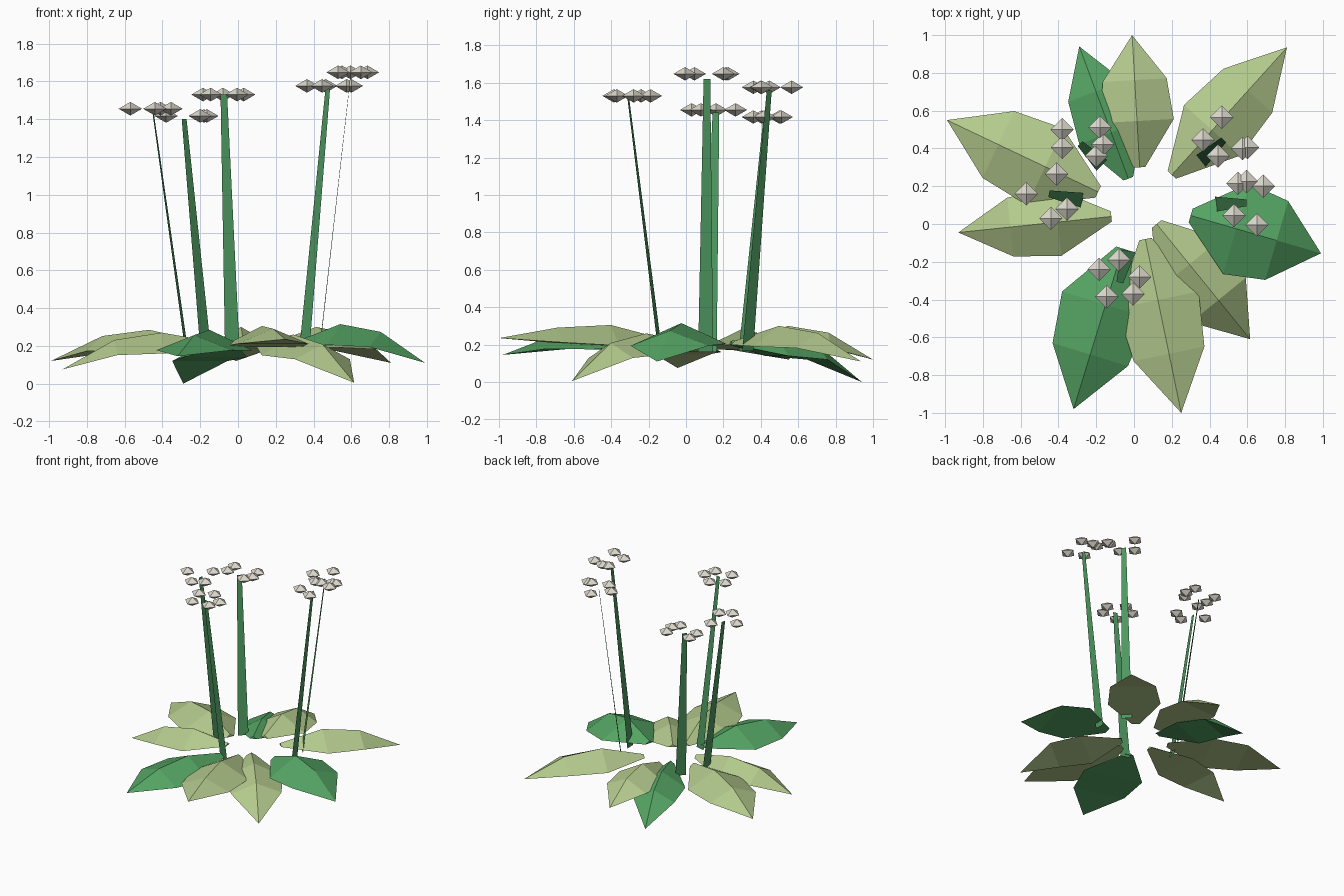
import bpy
from mathutils import Vector

cube = bpy.data.objects.get("Cube")
if cube:
    bpy.data.objects.remove(cube, do_unlink=True)


def material(name, rgb):
    m = bpy.data.materials.new(name)
    m.use_nodes = True
    m.diffuse_color = (*rgb, 1)
    m.node_tree.nodes["Principled BSDF"].inputs["Base Color"].default_value = (*rgb, 1)
    return m


pale = material("pale_leaf_green", (0.45, 0.585, 0.265))
green = material("deep_leaf_green", (0.09, 0.37, 0.125))
stalk = material("stem_green", (0.075, 0.31, 0.115))
petal = material("off_white", (0.72, 0.69, 0.61))


def add_mesh(name, verts, faces, mat):
    me = bpy.data.meshes.new(name)
    me.from_pydata([tuple(v) for v in verts], [], faces)
    me.materials.append(mat)
    ob = bpy.data.objects.new(name, me)
    bpy.context.collection.objects.link(ob)
    return ob


# Leaf: solid blade, ridged on top and flat underneath, running to a pointed tip
def leaf(name, base, tip, tip_z, crest, half, mat):
    start, axis = Vector((*base, 0)), Vector((*tip, 0)) - Vector((*base, 0))
    side = Vector((-axis.y, axis.x, 0)).normalized()
    shoulder = crest - 0.2 * (crest - tip_z)
    rows = [(0, 0.15, 0.22, 0.02), (0.35, 1, crest, 0.11), (0.66, 0.87, shoulder, 0.08)]
    verts = []
    for t, width, z, drop in rows:
        for s in (1, 0, -1):
            p = start + axis * t + side * s * half * width
            p.z = z - abs(s) * drop
            verts.append(p)
    verts.append(Vector((*tip, tip_z)))
    top = [(r + c, r + c + 1, r + c + 4, r + c + 3) for r in (0, 3) for c in (0, 1)]
    top += [(9, 6, 7), (9, 7, 8)]
    under = [(r, r + 3, r + 5, r + 2) for r in (0, 3)] + [(6, 9, 8), (0, 2, 1)]
    add_mesh(name, verts, top + under, mat)


leaf("leaf_back", (0.03, 0.30), (-0.01, 1.0), 0.12, 0.30, 0.195, pale)
leaf("leaf_back_right", (-0.03, 0.24), (-0.29, 0.94), 0.0, 0.25, 0.18, green)
leaf("leaf_back_left", (0.20, 0.26), (0.81, 0.935), 0.11, 0.30, 0.20, pale)
leaf("leaf_right_rear", (-0.19, 0.17), (-0.99, 0.55), 0.12, 0.285, 0.225, pale)
leaf("leaf_right", (-0.12, 0.04), (-0.93, -0.045), 0.075, 0.27, 0.18, pale)
leaf("leaf_front_right", (-0.06, -0.13), (-0.32, -0.98), 0.145, 0.285, 0.24, green)
leaf("leaf_front", (0.06, -0.08), (0.25, -1.0), 0.235, 0.305, 0.22, pale)
leaf("leaf_front_left", (0.12, 0.0), (0.615, -0.61), 0.005, 0.26, 0.215, pale)
leaf("leaf_left", (0.30, 0.045), (0.99, -0.155), 0.11, 0.315, 0.25, green)


# Stem: flat tapering strip standing across its direction of lean
def stem(name, bottom, top):
    a, b = Vector(bottom), Vector(top)
    lean = b - a
    side = Vector((-lean.y, lean.x, 0)).normalized()
    verts = [a - side * 0.04, a + side * 0.04, b + side * 0.018, b - side * 0.018]
    add_mesh(name, verts, [(0, 1, 2, 3)], stalk)


# Blossom: squashed four-sided double pyramid
def blossom(name, x, y, z, r=0.062, h=0.036):
    ring = [(x + r, y, z), (x, y + r, z), (x - r, y, z), (x, y - r, z)]
    faces = []
    for i in range(4):
        j = (i + 1) % 4
        faces += [(i, j, 4), (j, i, 5)]
    add_mesh(name, ring + [(x, y, z + h), (x, y, z - h)], faces, petal)


# Each flower head: stem bottom, stem top, blossom height, blossom places
heads = {
    "back_left": ((0.35, 0.33, 0.165), (0.475, 0.445, 1.56), 1.576,
                  [(0.465, 0.565), (0.365, 0.445), (0.445, 0.36), (0.575, 0.4), (0.6, 0.405)]),
    "left": ((0.43, 0.105, 0.16), (0.595, 0.112, 1.62), 1.648,
             [(0.55, 0.215), (0.595, 0.225), (0.685, 0.2), (0.53, 0.045), (0.65, -0.005)]),
    "right": ((-0.27, 0.125, 0.16), (-0.45, 0.16, 1.44), 1.455,
              [(-0.57, 0.16), (-0.41, 0.265), (-0.355, 0.08), (-0.44, 0.03)]),
    "front": ((-0.03, -0.14, 0.175), (-0.075, -0.31, 1.53), 1.53,
              [(-0.185, -0.24), (-0.08, -0.19), (0.03, -0.28), (-0.005, -0.37), (-0.145, -0.385)]),
    "back_right": ((-0.17, 0.31, 0.165), (-0.285, 0.425, 1.4), 1.417,
                   [(-0.38, 0.5), (-0.38, 0.405), (-0.18, 0.51), (-0.165, 0.42), (-0.2, 0.36)]),
}
for key, (bottom, top, z, places) in heads.items():
    stem("stem_" + key, bottom, top)
    for n, (x, y) in enumerate(places, 1):
        blossom(f"blossom_{key}_{n}", x, y, z)
